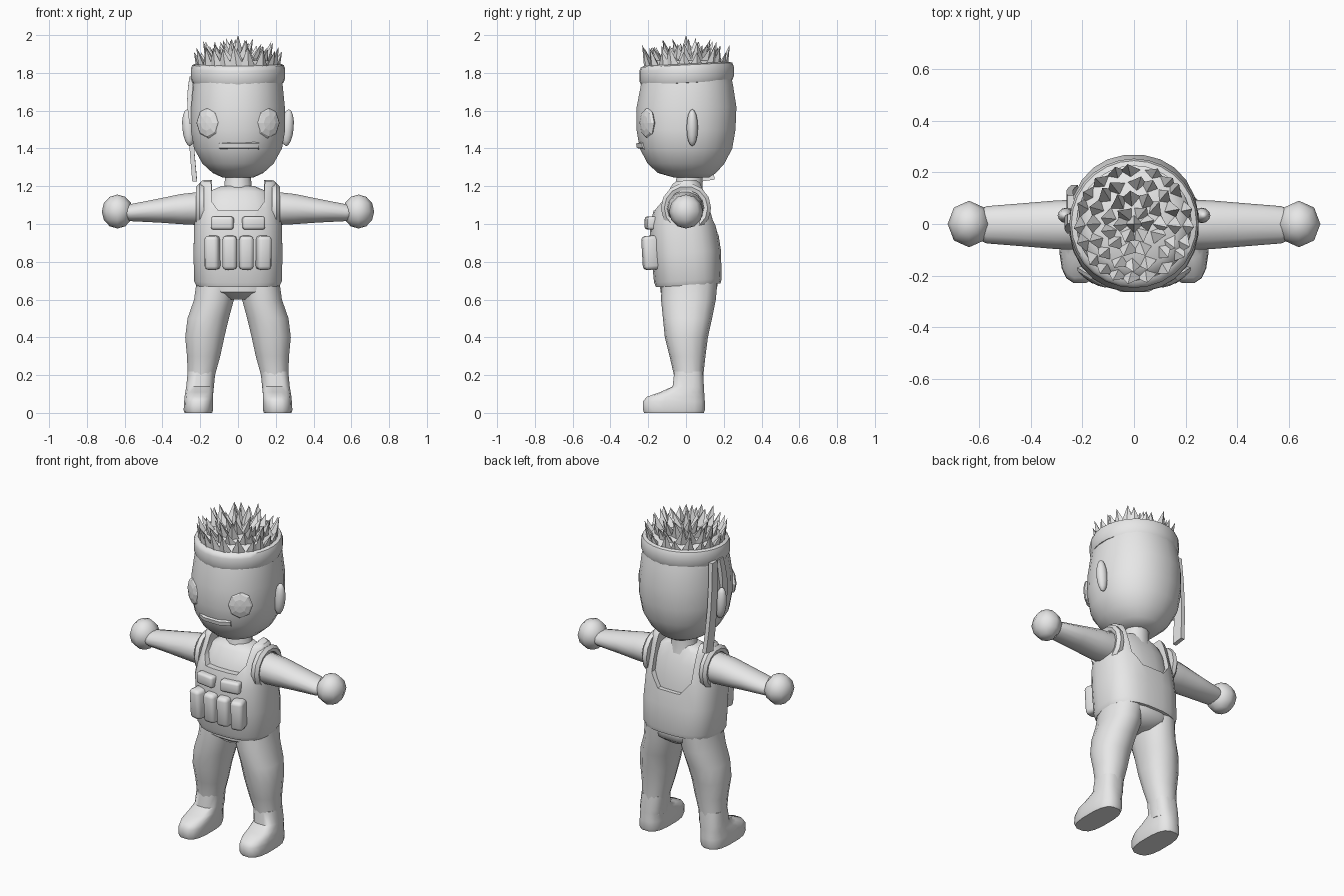
import bpy, bmesh, math, random
from mathutils import Vector, Matrix

if "Cube" in bpy.data.objects:
    bpy.data.objects.remove(bpy.data.objects["Cube"])

random.seed(4)
grey = bpy.data.materials.new("light grey")
grey.diffuse_color = (0.8, 0.8, 0.8, 1)
grey.use_nodes = True
grey.node_tree.nodes["Principled BSDF"].inputs["Base Color"].default_value = grey.diffuse_color


def shade(ob, angle):
    bpy.ops.object.select_all(action='DESELECT')
    bpy.context.view_layer.objects.active = ob
    ob.select_set(True)
    bpy.ops.object.shade_smooth_by_angle(angle=math.radians(angle))


def finish(name, bm, angle=40):
    """Turn a bmesh into a named object; angle 0 keeps flat faces."""
    bmesh.ops.recalc_face_normals(bm, faces=bm.faces)
    me = bpy.data.meshes.new(name)
    bm.to_mesh(me)
    bm.free()
    me.materials.append(grey)
    ob = bpy.data.objects.new(name, me)
    bpy.context.collection.objects.link(ob)
    if angle:
        shade(ob, angle)
    return ob


def skin(bm, loops, closed=False):
    """Bridge equal-length vertex loops; cap the ends unless closed."""
    rings = [[bm.verts.new(p) for p in lp] for lp in loops]
    n = len(rings[0])
    pairs = list(zip(rings, rings[1:]))
    if closed:
        pairs.append((rings[-1], rings[0]))
    else:
        bm.faces.new(rings[0])
        bm.faces.new(rings[-1])
    for a, b in pairs:
        for i in range(n):
            j = (i + 1) % n
            bm.faces.new((a[i], a[j], b[j], b[i]))


def loft(name, rings, n=16, power=2.0, angle=45, tilt=0.0, side=1):
    """Upright body of superellipse rings: (z, cx, cy, rx, ry)."""
    bm = bmesh.new()
    loops = []
    for z, cx, cy, rx, ry in rings:
        lp = []
        for i in range(n):
            t = math.tau * (i + 0.5) / n
            c, s = math.cos(t), math.sin(t)
            x = cx + rx * math.copysign(abs(c) ** (2 / power), c)
            y = cy + ry * math.copysign(abs(s) ** (2 / power), s)
            lp.append((side * x, y, z + tilt * y))
        loops.append(lp)
    skin(bm, loops)
    return finish(name, bm, angle)


def ball(name, loc, radii, seg=12, rings=8, rot=None, angle=60):
    bm = bmesh.new()
    m = Matrix.Translation(loc) @ (rot or Matrix()) @ Matrix.Diagonal((*radii, 1))
    bmesh.ops.create_uvsphere(bm, u_segments=seg, v_segments=rings, radius=1, matrix=m)
    return finish(name, bm, angle)


def box(name, loc, size, bevel=0.015, rot=None):
    bm = bmesh.new()
    m = Matrix.Translation(loc) @ (rot or Matrix()) @ Matrix.Diagonal((*size, 1))
    bmesh.ops.create_cube(bm, size=1, matrix=m)
    bmesh.ops.bevel(bm, geom=bm.edges[:], offset=bevel, segments=2, profile=0.5, affect='EDGES')
    return finish(name, bm, 50)


# Head and neck
loft("head", [(1.245, 0, 0.03, 0.08, 0.09), (1.27, 0, 0.005, 0.135, 0.155),
              (1.32, 0, 0, 0.19, 0.205), (1.40, 0, 0, 0.235, 0.247),
              (1.50, 0, 0, 0.252, 0.264), (1.62, 0, 0.003, 0.25, 0.266),
              (1.74, 0, 0.005, 0.238, 0.245), (1.83, 0, 0.005, 0.22, 0.225),
              (1.865, 0, 0, 0.17, 0.17), (1.88, 0, 0, 0.06, 0.06)], n=24, power=2.15)
loft("neck", [(1.12, 0, 0.01, 0.10, 0.09), (1.19, 0, 0.015, 0.075, 0.075),
              (1.27, 0, 0.02, 0.07, 0.07)], n=12)

# Headband, sloping down toward the front
bm = bmesh.new()
loops = []
for i in range(28):
    t = math.tau * i / 28
    c, s = math.cos(t), math.sin(t)
    loops.append([(r * c, 0.003 + r * s, z + 0.05 * s * r) for r, z in
                  ((0.225, 1.745), (0.241, 1.748), (0.25, 1.77), (0.25, 1.822),
                   (0.242, 1.842), (0.222, 1.848))])
skin(bm, loops, closed=True)
finish("headband", bm, 50)

# Headband tails hanging on one side
for name, y, w, low, lean in (("long_band_tail", 0.085, 0.065, 1.225, 0.03),
                              ("short_band_tail", 0.02, 0.05, 1.53, -0.03)):
    bm = bmesh.new()
    loops = []
    for k in range(5):
        f = k / 4
        z = 1.78 + (low - 1.78) * f
        yc = y + lean * f
        x = -0.247 - 0.012 * math.sin(math.pi * f) + (0.015 * f if lean > 0 else 0)
        h = w / 2 * (0.75 + 0.35 * f)
        loops.append([(x - 0.01, yc - h, z), (x + 0.015, yc - h, z),
                      (x + 0.015, yc + h, z + 0.01 * f), (x - 0.01, yc + h, z + 0.01 * f)])
    skin(bm, loops)
    finish(name, bm, 30)

# Spiky hair: rings of flat shards leaning outward
bm = bmesh.new()
for count, rad, base_z, height, width in ((20, 0.203, 1.82, 0.115, 0.045),
                                          (16, 0.155, 1.85, 0.10, 0.042),
                                          (11, 0.10, 1.865, 0.095, 0.04),
                                          (6, 0.05, 1.87, 0.10, 0.035)):
    for i in range(count):
        t = math.tau * (i + random.uniform(-0.2, 0.2)) / count
        out, tan = Vector((math.cos(t), math.sin(t), 0)), Vector((-math.sin(t), math.cos(t), 0))
        c = out * rad + Vector((0, 0, base_z))
        h = height * random.uniform(0.75, 1.2)
        tip = c + out * 0.03 + tan * random.uniform(-0.02, 0.02) + Vector((0, 0, h))
        base = [c + tan * width, c + out * 0.018, c - tan * width, c - out * 0.04]
        vs = [bm.verts.new(p) for p in base]
        top = bm.verts.new(tip)
        bm.faces.new(vs)
        for a, b in zip(vs, vs[1:] + vs[:1]):
            bm.faces.new((a, b, top))
bmesh.ops.create_cone(bm, segments=4, radius1=0.04, radius2=0, depth=0.14, cap_ends=True,
                      matrix=Matrix.Translation((0, 0, 1.93)))
finish("spiky_hair", bm, 0)

# Mouth
bm = bmesh.new()
skin(bm, [[(x, y, -0.235), (x, y2, -0.235)] and
          [(x, -0.22, 1.395), (x, y, 1.402), (x, y - 0.004, 1.425), (x, -0.22, 1.44)]
          for x, y, y2 in ((-0.10, -0.232, 0), (-0.05, -0.26, 0), (0.055, -0.26, 0), (0.11, -0.23, 0))])
finish("mouth", bm, 30)

# Hips
loft("hips", [(0.60, 0, 0.01, 0.06, 0.10), (0.64, 0, 0.012, 0.19, 0.15),
              (0.68, 0, 0.015, 0.212, 0.155), (0.78, 0, 0.01, 0.20, 0.15)], power=2.4)

# Torso visible inside the vest openings
loft("torso", [(0.75, 0, 0, 0.20, 0.15), (0.90, 0, 0, 0.20, 0.155), (1.02, 0, -0.01, 0.20, 0.145),
               (1.10, 0, -0.005, 0.19, 0.12), (1.17, 0, 0, 0.16, 0.085),
               (1.20, 0, 0.01, 0.09, 0.06)], n=20, power=2.5)

# Vest with front and back neck openings cut out
vest = loft("vest", [(0.675, 0, 0.012, 0.222, 0.172), (0.70, 0, 0.01, 0.234, 0.18),
                     (0.85, 0, 0.0, 0.237, 0.186), (1.0, 0, -0.015, 0.233, 0.178),
                     (1.09, 0, -0.015, 0.216, 0.155), (1.17, 0, -0.003, 0.212, 0.112),
                     (1.215, 0, 0, 0.205, 0.085), (1.23, 0, 0, 0.19, 0.065)],
            n=24, power=2.7, tilt=0.06)
for y0, y1, outline in ((-0.4, 0.001, ((0.145, 1.4), (0.14, 1.12), (0.105, 1.072))),
                        (0.0, 0.4, ((0.14, 1.4), (0.135, 1.02), (0.075, 0.945)))):
    bm = bmesh.new()
    prof = list(outline) + [(-x, z) for x, z in reversed(outline)]
    skin(bm, [[(x, y, z) for x, z in prof] for y in (y0, y1)])
    cutter = finish("neck_cutter", bm, 0)
    cutter.hide_render = True
    mod = vest.modifiers.new("neck", 'BOOLEAN')
    mod.operation, mod.solver, mod.object = 'DIFFERENCE', 'EXACT', cutter
    bpy.context.view_layer.objects.active = vest
    bpy.ops.object.modifier_apply(modifier=mod.name)
    bpy.data.objects.remove(cutter)
shade(vest, 40)

# Vest pouches: four tall ones below, two small ones above
for i, x in enumerate((-0.135, -0.043, 0.043, 0.135)):
    turn = Matrix.Rotation(x * 1.6, 4, 'Z') @ Matrix.Rotation(0.06, 4, 'X')
    box(f"tall_pouch_{i + 1}", (x, -0.185, 0.848), (0.076, 0.09, 0.18), 0.02, turn)
for s in (-1, 1):
    box("small_pouch", (s * 0.082, -0.18, 1.005), (0.12, 0.065, 0.07), 0.014,
        Matrix.Rotation(s * 0.15, 4, 'Z'))

# Mirrored limbs and face parts
for s, tag in ((-1, "right"), (1, "left")):
    ball(f"{tag}_ear", (s * 0.262, 0.033, 1.51), (0.033, 0.03, 0.098),
         rot=Matrix.Rotation(s * 0.08, 4, 'Y'))
    # faceted eye disc following the face
    face = Vector((s * 0.5, -0.85, 0)).to_track_quat('Z', 'Y').to_matrix().to_4x4()
    ball(f"{tag}_eye", (s * 0.158, -0.205, 1.535), (0.072, 0.082, 0.022), 8, 6, face, 0)
    # arm tapering to the wrist
    bm = bmesh.new()
    skin(bm, [[(s * x, -0.003 + ry * math.cos(math.tau * i / 14), z + rz * math.sin(math.tau * i / 14))
               for i in range(14)]
              for x, z, ry, rz in ((0.12, 1.085, 0.09, 0.085), (0.20, 1.082, 0.098, 0.09),
                                   (0.30, 1.079, 0.094, 0.082), (0.42, 1.071, 0.084, 0.065),
                                   (0.57, 1.06, 0.072, 0.046), (0.62, 1.06, 0.05, 0.035))])
    finish(f"{tag}_arm", bm, 50)
    ball(f"{tag}_hand", (s * 0.638, 0, 1.066), (0.083, 0.09, 0.09), 8, 6)
    # rolled edge of the vest armhole
    bm = bmesh.new()
    loops = []
    for i in range(14):
        t = math.tau * i / 14
        c, n = math.cos(t), math.sin(t)
        loops.append([(s * x, r * c, 1.085 + r * n) for x, r in
                      ((0.18, 0.095), (0.18, 0.13), (0.205, 0.133), (0.222, 0.115), (0.215, 0.095))])
    skin(bm, loops, closed=True)
    finish(f"{tag}_armhole_edge", bm, 50)
    # leg and shoe
    loft(f"{tag}_leg", [(0.71, 0.112, 0.02, 0.108, 0.148), (0.60, 0.127, 0.013, 0.108, 0.145),
                        (0.50, 0.158, 0.008, 0.112, 0.13), (0.40, 0.176, 0.002, 0.106, 0.114),
                        (0.30, 0.182, 0.008, 0.09, 0.095), (0.20, 0.194, 0.014, 0.074, 0.078),
                        (0.10, 0.2, 0.015, 0.07, 0.075)], n=14, power=2.2, side=s)
    loft(f"{tag}_shoe", [(0.22, 0.194, 0.014, 0.073, 0.077), (0.14, 0.202, 0.012, 0.073, 0.084),
                         (0.11, 0.205, -0.02, 0.075, 0.118), (0.085, 0.207, -0.055, 0.077, 0.155),
                         (0.06, 0.208, -0.064, 0.078, 0.166), (0.015, 0.21, -0.064, 0.079, 0.166),
                         (0.0, 0.21, -0.064, 0.074, 0.16)], n=16, power=2.8, side=s)
